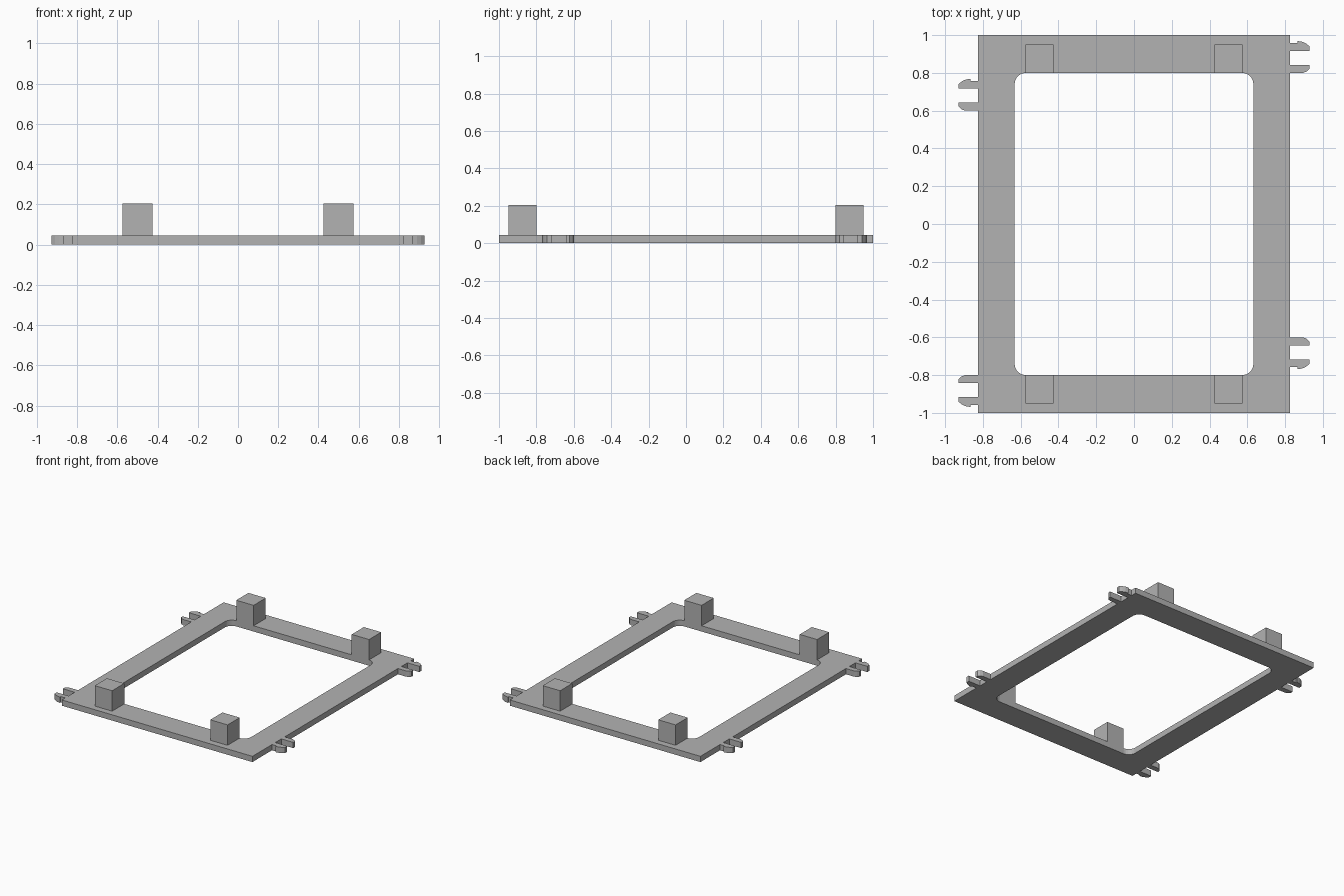
import bpy
import bmesh
from math import cos, sin, pi

if "Cube" in bpy.data.objects:
    bpy.data.objects.remove(bpy.data.objects["Cube"], do_unlink=True)

THICK = 0.045
HALF_X, HALF_Y = 0.825, 1.0
HOLE_X, HOLE_Y, HOLE_R = 0.632, 0.80, 0.06

grey = bpy.data.materials.new("plain_grey")
grey.use_nodes = True
colour = (0.45, 0.45, 0.45, 1)
grey.diffuse_color = colour
grey.node_tree.nodes["Principled BSDF"].inputs["Base Color"].default_value = colour


def extrude_profile(name, loops, height):
    """Fill closed outlines (inner ones become holes) and raise them from the floor."""
    bm = bmesh.new()
    edges = []
    for loop in loops:
        verts = [bm.verts.new((x, y, 0)) for x, y in loop]
        edges += [bm.edges.new((verts[i - 1], verts[i])) for i in range(len(verts))]
    bmesh.ops.triangle_fill(bm, edges=edges, use_beauty=True)
    top = bmesh.ops.extrude_face_region(bm, geom=bm.faces[:], use_keep_orig=True)
    moved = [g for g in top["geom"] if isinstance(g, bmesh.types.BMVert)]
    bmesh.ops.translate(bm, verts=moved, vec=(0, 0, height))
    bmesh.ops.recalc_face_normals(bm, faces=bm.faces[:])
    bmesh.ops.dissolve_limit(bm, angle_limit=0.01, verts=bm.verts[:], edges=bm.edges[:])
    mesh = bpy.data.meshes.new(name)
    bm.to_mesh(mesh)
    bm.free()
    mesh.materials.append(grey)
    obj = bpy.data.objects.new(name, mesh)
    bpy.context.collection.objects.link(obj)
    return obj


def rectangle(x0, x1, y0, y1):
    return [(x0, y0), (x1, y0), (x1, y1), (x0, y1)]


def rounded_rectangle(hx, hy, r, steps=8):
    points = []
    for corner, (sx, sy) in enumerate([(1, 1), (-1, 1), (-1, -1), (1, -1)]):
        for i in range(steps + 1):
            a = (corner + i / steps) * pi / 2
            points.append((sx * (hx - r) + r * cos(a), sy * (hy - r) + r * sin(a)))
    return points


# Flat frame with a rounded opening
extrude_profile("frame", [rectangle(-HALF_X, HALF_X, -HALF_Y, HALF_Y),
                          rounded_rectangle(HOLE_X, HOLE_Y, HOLE_R)], THICK)

# Four square posts flush with the opening's short edges
for sx, side in ((1, "left"), (-1, "right")):
    for sy, end in ((1, "back"), (-1, "front")):
        extrude_profile(f"post_{end}_{side}",
                        [rectangle(sx * 0.425, sx * 0.575, sy * 0.80, sy * 0.95)], 0.205)

# Two-pronged clips: x is outward from the frame edge, y runs towards the hook
PLAIN = [(0, 0), (0.07, 0), (0.09, 0.008), (0.103, 0.022), (0.103, 0.042), (0, 0.042)]
HOOK = [(0, 0.117), (0.103, 0.117), (0.103, 0.142), (0.085, 0.156), (0.065, 0.165),
        (0.04, 0.169), (0.04, 0.158), (0, 0.158)]

for name, sx, sy, start in (("back_left", 1, 1, 0.80), ("front_left", 1, -1, 0.60),
                            ("back_right", -1, 1, 0.60), ("front_right", -1, -1, 0.80)):
    for part, outline in (("plain_prong", PLAIN), ("hook_prong", HOOK)):
        extrude_profile(f"{part}_{name}",
                        [[(sx * (HALF_X + x), sy * (start + y)) for x, y in outline]], THICK)
